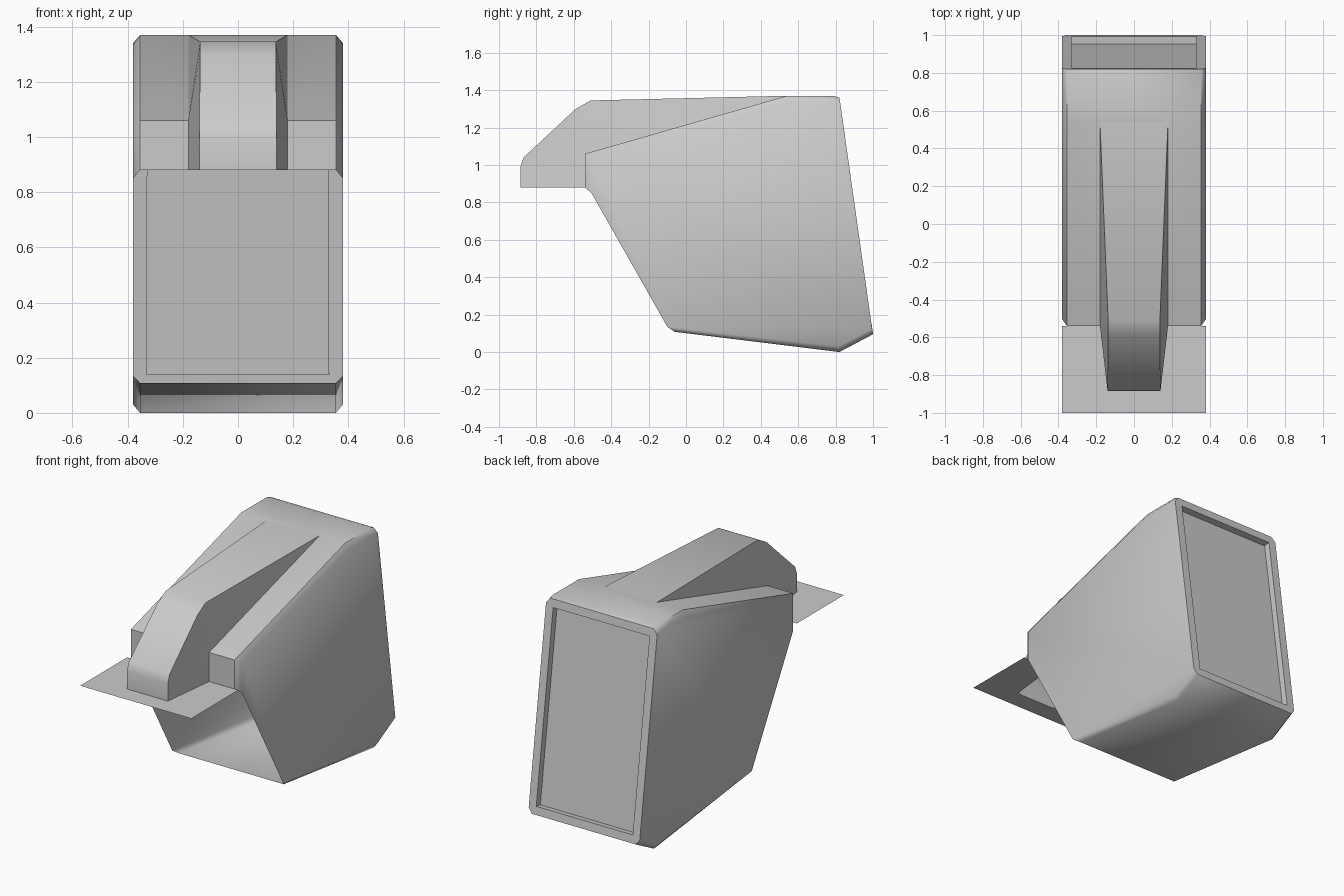
import bpy, bmesh, math

if "Cube" in bpy.data.objects:
    bpy.data.objects.remove(bpy.data.objects["Cube"])


def finish(name, bm):
    """Weld, orient and shade a part."""
    bmesh.ops.remove_doubles(bm, verts=bm.verts[:], dist=1e-4)
    bmesh.ops.recalc_face_normals(bm, faces=bm.faces[:])
    # keep the open shell facing outward: its topmost face must point up
    bm.normal_update()
    top = max(bm.faces, key=lambda f: f.calc_center_median().z)
    if top.normal.z < 0:
        bmesh.ops.reverse_faces(bm, faces=bm.faces[:])
    me = bpy.data.meshes.new(name)
    bm.to_mesh(me)
    bm.free()
    ob = bpy.data.objects.new(name, me)
    bpy.context.collection.objects.link(ob)
    bpy.ops.object.select_all(action='DESELECT')
    ob.select_set(True)
    bpy.context.view_layer.objects.active = ob
    bpy.ops.object.shade_smooth_by_angle(angle=math.radians(50))
    return ob


def face(bm, pts):
    return bm.faces.new([bm.verts.new(p) for p in pts])


def at(x, p):
    return (x, p[0], p[1])


XI, XO, SLOT = 0.355, 0.38, 0.18

# side profile (y, z) of the shell, and the same outline drawn in for the chamfered flanks
A, B, C, D1, D2, E, F, G = prof = [
    (-.54, .88), (-.54, 1.06), (.54, 1.37), (.79, 1.37),
    (.82, 1.36), (1.0, .095), (.82, 0), (-.06, .108)]
flank = [(-.505, .85), (-.505, 1.035), (.54, 1.335), (.79, 1.34),
         (.825, 1.33), (.995, .125), (.815, .03), (-.1, .135)]

# housing: open at the lower front and slotted under the hood
bm = bmesh.new()
for s in (-1, 1):
    face(bm, [at(s * XO, p) for p in flank])
    for i in range(7):
        if i != 4:
            face(bm, [at(s * XI, prof[i]), at(s * XI, prof[i + 1]),
                      at(s * XO, flank[i + 1]), at(s * XO, flank[i])])
    for p, q in ((A, B), (B, C)):
        face(bm, [at(s * SLOT, p), at(s * XI, p), at(s * XI, q), at(s * SLOT, q)])
face(bm, [at(x, C) for x in (-XI, -SLOT, SLOT, XI)] + [at(XI, D1), at(-XI, D1)])
for p, q in ((D1, D2), (E, F), (F, G)):
    face(bm, [at(-XI, p), at(XI, p), at(XI, q), at(-XI, q)])

# recessed back panel
back = face(bm, [at(XI, D2), at(XO, flank[4]), at(XO, flank[5]), at(XI, E),
                 at(-XI, E), at(-XO, flank[5]), at(-XO, flank[4]), at(-XI, D2)])
back.normal_update()
if back.normal.y < 0:
    back.normal_flip()
bmesh.ops.inset_individual(bm, faces=[back], thickness=.05, use_even_offset=True)
bmesh.ops.inset_individual(bm, faces=[back], thickness=.001, depth=-.04)
finish("housing", bm)

# hood: tapered visor rising out of the slot
ridge = [(.14, -.885, .88), (.14, -.885, .99), (.14, -.868, 1.04),
         (.137, -.59, 1.30), (.137, -.51, 1.345), (SLOT, .54, 1.37)]
bm = bmesh.new()
for a, b in zip(ridge, ridge[1:]):
    face(bm, [a, b, (-b[0],) + b[1:], (-a[0],) + a[1:]])
for s in (-1, 1):
    r = [(s * x, y, z) for x, y, z in ridge]
    face(bm, r[:5] + [at(s * SLOT, B), at(s * SLOT, A)])
    face(bm, [r[4], r[5], at(s * SLOT, B)])
finish("hood", bm)

# shelf: thin flat plate notched around the hood
bm = bmesh.new()
half = [(XO, -1), (XO, -.54), (SLOT, -.54), (.14, -.885)]
face(bm, [(x, y, .88) for x, y in half] + [(-x, y, .88) for x, y in half[::-1]])
finish("shelf", bm)
